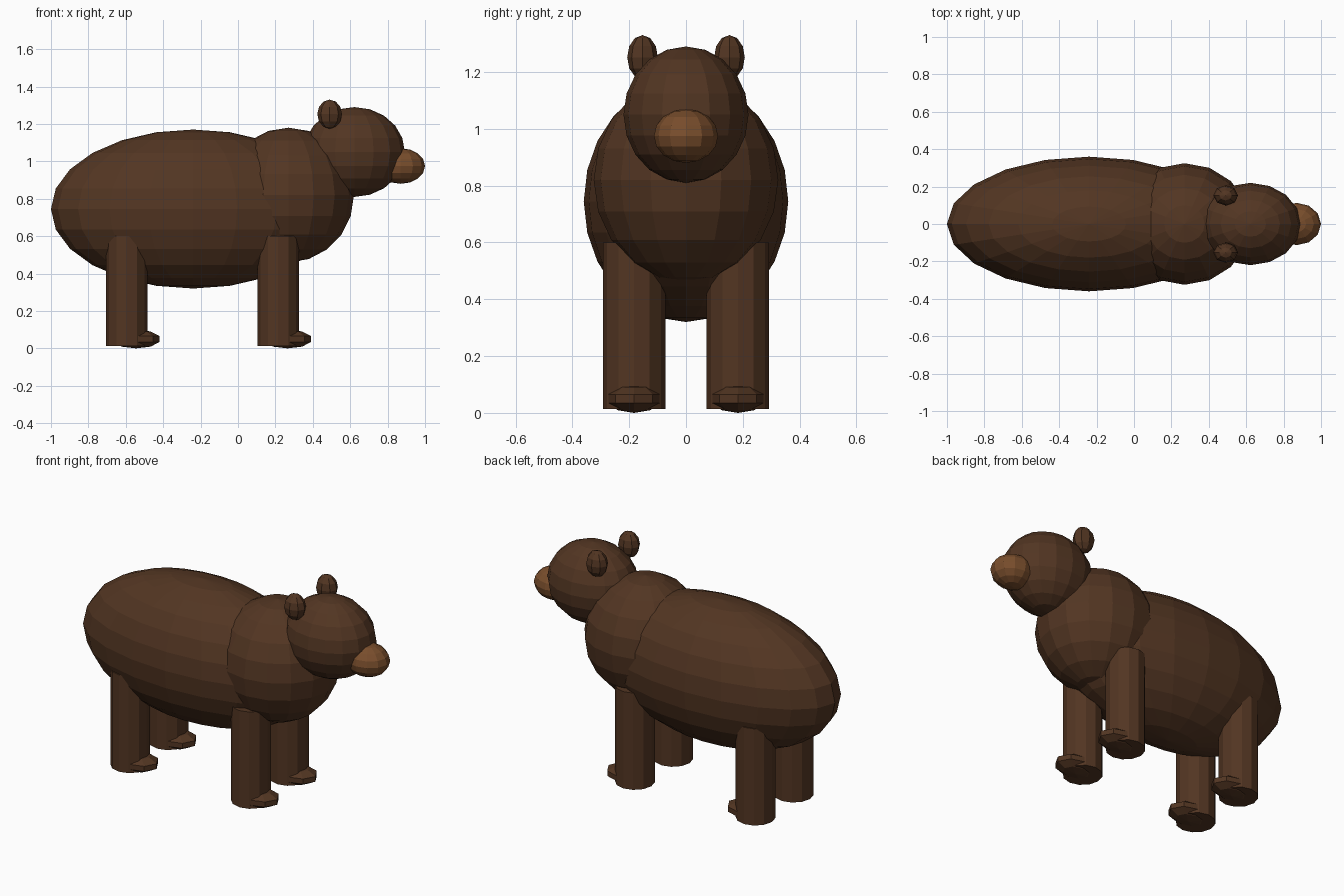
import bpy

default = bpy.data.objects.get("Cube")
if default:
    bpy.data.objects.remove(default, do_unlink=True)


def make_material(name, rgb):
    mat = bpy.data.materials.new(name)
    mat.use_nodes = True
    mat.diffuse_color = (*rgb, 1)
    bsdf = mat.node_tree.nodes["Principled BSDF"]
    bsdf.inputs["Base Color"].default_value = (*rgb, 1)
    bsdf.inputs["Roughness"].default_value = 0.9
    return mat


def finish(name, mat):
    obj = bpy.context.object
    obj.name = obj.data.name = name
    obj.data.materials.append(mat)
    bpy.ops.object.transform_apply(location=False, rotation=False, scale=True)
    return obj


def ellipsoid(name, center, radii, segments, rings, mat):
    bpy.ops.mesh.primitive_uv_sphere_add(
        segments=segments, ring_count=rings, radius=1, location=center)
    bpy.context.object.scale = radii
    return finish(name, mat)


def cylinder(name, center, radius, bottom, top, mat):
    bpy.ops.mesh.primitive_cylinder_add(
        vertices=12, radius=radius, depth=top - bottom,
        location=(*center, (bottom + top) / 2))
    return finish(name, mat)


fur = make_material("dark_brown_fur", (0.085, 0.036, 0.016))
light_fur = make_material("light_brown_fur", (0.19, 0.075, 0.025))

# Torso, shoulders and head
ellipsoid("body", (-0.24, 0, 0.745), (0.76, 0.36, 0.425), 20, 12, fur)
ellipsoid("chest", (0.27, 0, 0.82), (0.35, 0.325, 0.36), 16, 10, fur)
ellipsoid("head", (0.622, 0, 1.05), (0.27, 0.22, 0.24), 16, 10, fur)
ellipsoid("muzzle", (0.87, 0, 0.975), (0.13, 0.113, 0.095), 12, 8, light_fur)

# Paired ears, legs and paws
for side, sign in (("left", 1), ("right", -1)):
    ellipsoid(f"{side}_ear", (0.49, sign * 0.153, 1.252),
              (0.066, 0.054, 0.078), 8, 6, fur)
    for end, x in (("front", 0.215), ("back", -0.595)):
        y = sign * 0.183
        cylinder(f"{end}_{side}_leg", (x, y), 0.11, 0.013, 0.6, fur)
        ellipsoid(f"{end}_{side}_paw", (x + 0.05, y, 0.05),
                  (0.133, 0.098, 0.05), 8, 5, fur)
